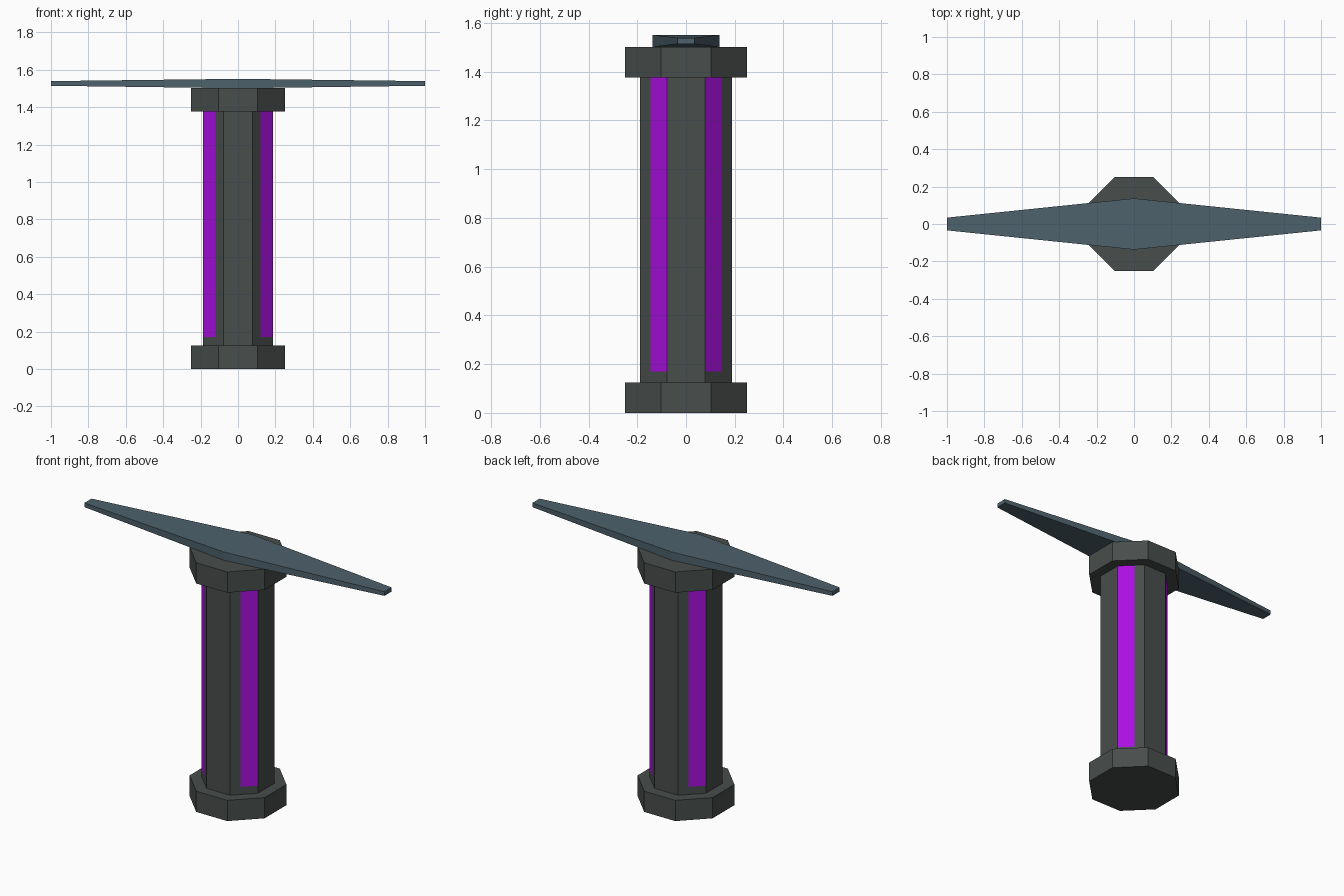
import bpy, bmesh, math

if "Cube" in bpy.data.objects:
    bpy.data.objects.remove(bpy.data.objects["Cube"])


def material(name, rgb):
    m = bpy.data.materials.new(name)
    m.diffuse_color = (*rgb, 1)
    m.use_nodes = True
    m.node_tree.nodes["Principled BSDF"].inputs["Base Color"].default_value = m.diffuse_color
    return m


GREY = material("dark grey", (0.065, 0.075, 0.071))
PURPLE = material("glowing purple", (0.40, 0.005, 0.75))
STEEL = material("blue grey steel", (0.075, 0.121, 0.150))


def add_object(name, bm, *mats):
    bmesh.ops.recalc_face_normals(bm, faces=bm.faces)
    me = bpy.data.meshes.new(name)
    bm.to_mesh(me)
    bm.free()
    for m in mats:
        me.materials.append(m)
    ob = bpy.data.objects.new(name, me)
    bpy.context.collection.objects.link(ob)
    return ob


def octagon_prism(apothem, z0, z1):
    bm = bmesh.new()
    r = apothem / math.cos(math.pi / 8)
    ring = [bm.verts.new((r * math.cos(a), r * math.sin(a), z0))
            for a in (math.pi / 8 + i * math.pi / 4 for i in range(8))]
    face = bm.faces.new(ring)
    out = bmesh.ops.extrude_face_region(bm, geom=[face])
    top = [v for v in out["geom"] if isinstance(v, bmesh.types.BMVert)]
    bmesh.ops.translate(bm, verts=top, vec=(0, 0, z1 - z0))
    return bm


# End caps
add_object("base_cap", octagon_prism(0.25, 0, 0.125), GREY)
add_object("top_cap", octagon_prism(0.25, 1.376, 1.501), GREY)

# Column, with a strip cut into each diagonal face
A, STRIP_X, STRIP_Z = 0.188, 0.12, 0.17
bm = octagon_prism(A, 0.125, 1.376)
for co, no in (((STRIP_X, 0, 0), (1, 0, 0)), ((-STRIP_X, 0, 0), (1, 0, 0)),
               ((0, 0, STRIP_Z), (0, 0, 1))):
    bmesh.ops.bisect_plane(bm, geom=bm.verts[:] + bm.edges[:] + bm.faces[:],
                           plane_co=co, plane_no=no)
bm.normal_update()
for f in bm.faces:
    c, n = f.calc_center_median(), f.normal
    diagonal = abs(abs(n.x) - abs(n.y)) < 0.1 and abs(n.z) < 0.1
    if diagonal and abs(c.x) > STRIP_X and c.z > STRIP_Z:
        f.material_index = 1
add_object("column", bm, GREY, PURPLE)

# Crossbar blade: three rectangular sections, widest in the middle
bm = bmesh.new()
rings = []
for x, w, z0, z1 in ((-1, 0.034, 1.514, 1.539), (0, 0.137, 1.501, 1.551),
                     (1, 0.034, 1.514, 1.539)):
    rings.append([bm.verts.new(p) for p in
                  ((x, -w, z0), (x, w, z0), (x, w, z1), (x, -w, z1))])
for a, b in zip(rings, rings[1:]):
    for i in range(4):
        j = (i + 1) % 4
        bm.faces.new((a[i], a[j], b[j], b[i]))
bm.faces.new(rings[0])
bm.faces.new(rings[-1])
add_object("crossbar_blade", bm, STEEL)
